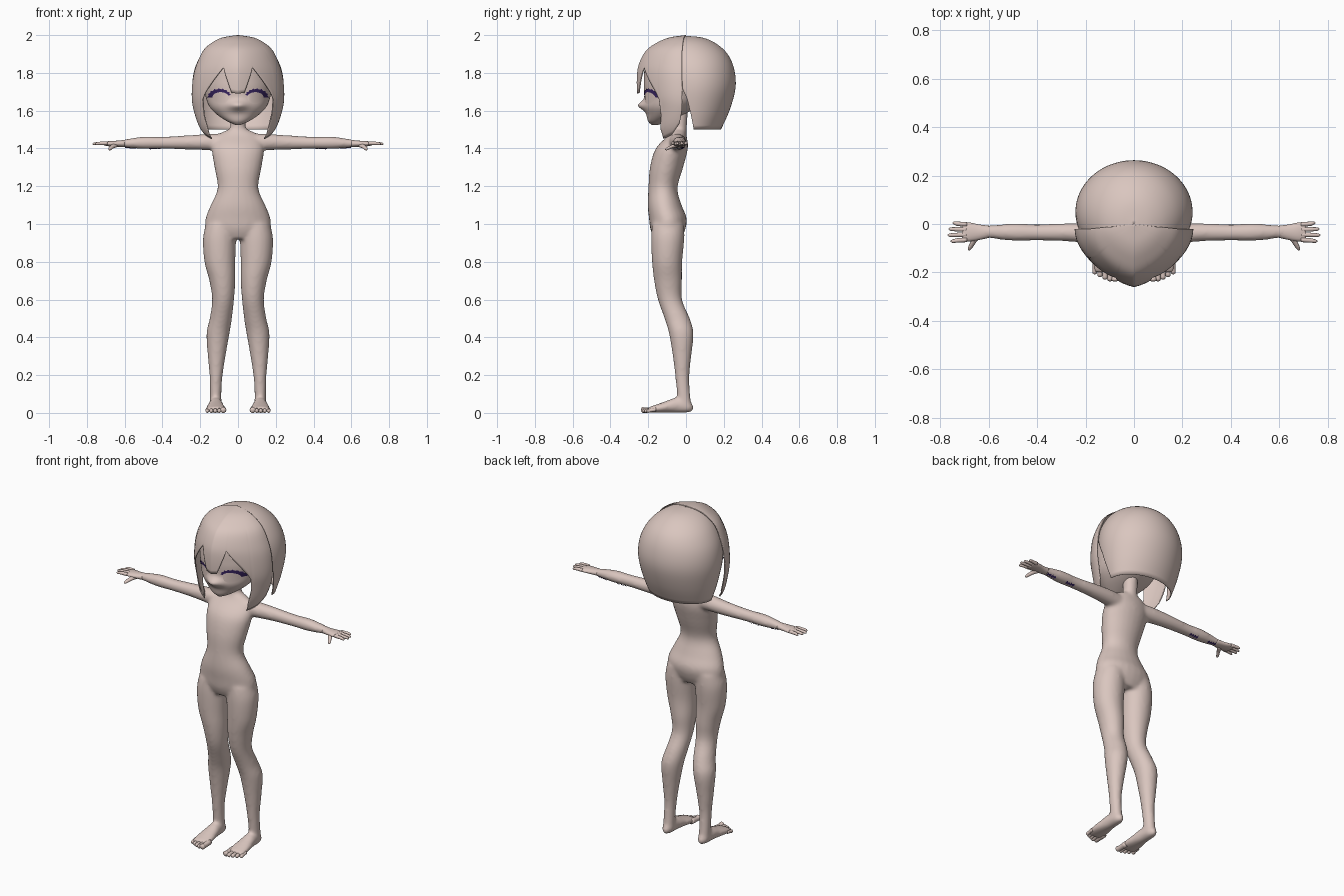
import bpy, bmesh, math
from mathutils import Vector
from mathutils.bvhtree import BVHTree

cube = bpy.data.objects.get("Cube")
if cube:
    bpy.data.objects.remove(cube, do_unlink=True)


def make_material(name, colour):
    mat = bpy.data.materials.new(name)
    mat.use_nodes = True
    mat.diffuse_color = (*colour, 1)
    mat.node_tree.nodes["Principled BSDF"].inputs["Base Color"].default_value = (*colour, 1)
    return mat


PALE = make_material("pale_pink", (0.7, 0.565, 0.52))
PURPLE = make_material("dark_purple", (0.04, 0.018, 0.12))


def sample(rings, t):
    """Smooth interpolation through a list of tuples, t in ring index units."""
    last = len(rings) - 1
    i = min(int(t), last - 1)
    f = t - i
    a, b, c, d = (rings[max(0, min(last, i + k))] for k in (-1, 0, 1, 2))
    return [q + 0.5 * f * (r - p + f * (2 * p - 5 * q + 4 * r - s + f * (3 * (q - r) + s - p)))
            for p, q, r, s in zip(a, b, c, d)]


def loft(bm, rings, axis="z", side=1, sides=24, steps=4):
    """Closed tube of ellipses; each ring is (position, centre a, centre b, radius a, radius b)."""
    loops = []
    for k in range((len(rings) - 1) * steps + 1):
        t, ca, cb, ra, rb = sample(rings, k / steps)
        loop = []
        for j in range(sides):
            w = math.tau * j / sides
            a, b = ca + ra * math.cos(w), cb + rb * math.sin(w)
            x, y, z = {"x": (t, a, b), "y": (a, t, b), "z": (a, b, t)}[axis]
            loop.append(bm.verts.new((x * side, y, z)))
        loops.append(loop)
    for lo, hi in zip(loops, loops[1:]):
        for j in range(sides):
            n = (j + 1) % sides
            bm.faces.new((lo[j], lo[n], hi[n], hi[j]))
    bm.faces.new(loops[0])
    bm.faces.new(loops[-1])


def finish(bm, name, mat, recalc=True):
    if recalc:
        bmesh.ops.recalc_face_normals(bm, faces=bm.faces)
    for face in bm.faces:
        face.smooth = True
    mesh = bpy.data.meshes.new(name)
    bm.to_mesh(mesh)
    bm.free()
    mesh.materials.append(mat)
    obj = bpy.data.objects.new(name, mesh)
    bpy.context.collection.objects.link(obj)
    return obj


# Body: torso, neck, arms, legs and feet fused into one smooth doll
torso = [(1.5, 0, -.04, .05, .035), (1.47, 0, -.045, .11, .048), (1.4, 0, -.075, .138, .085),
         (1.3, 0, -.103, .125, .088), (1.19, 0, -.122, .108, .077), (1.1, 0, -.113, .145, .09),
         (1.03, 0, -.096, .172, .1), (.97, 0, -.096, .17, .092), (.92, 0, -.097, .12, .07)]
neck = [(1.44, 0, -.04, .045, .04), (1.5, 0, -.035, .04, .039), (1.62, 0, -.03, .042, .042)]
arm = [(.07, -.05, 1.432, .045, .045), (.15, -.043, 1.434, .044, .044), (.26, -.035, 1.432, .038, .038),
       (.4, -.035, 1.43, .034, .032), (.5, -.034, 1.43, .036, .033), (.61, -.032, 1.426, .026, .02),
       (.64, -.032, 1.425, .026, .017)]
leg = [(1, .09, -.095, .08, .085), (.92, .098, -.097, .088, .088), (.8, .096, -.1, .082, .08),
       (.7, .083, -.095, .069, .074), (.6, .079, -.085, .058, .064), (.5, .091, -.047, .059, .067),
       (.42, .106, -.025, .061, .065), (.3, .113, -.021, .047, .049), (.2, .116, -.02, .035, .038),
       (.12, .118, -.015, .031, .035), (.03, .118, -.005, .031, .036)]
foot = [(.038, .118, .026, .012, .016), (.01, .118, .034, .03, .033), (-.05, .118, .041, .036, .041),
        (-.1, .118, .033, .045, .032), (-.15, .118, .024, .053, .023), (-.2, .118, .016, .051, .014)]

bm = bmesh.new()
loft(bm, torso)
loft(bm, neck)
for side in (1, -1):
    loft(bm, arm, "x", side)
    loft(bm, leg, "z", side)
    loft(bm, foot, "y", side)
body = finish(bm, "body", PALE)
remesh = body.modifiers.new("fuse", "REMESH")
remesh.mode = "VOXEL"
remesh.voxel_size = 0.009
remesh.use_smooth_shade = True
relax = body.modifiers.new("relax", "SMOOTH")
relax.factor, relax.iterations = 0.5, 10

# Hands and toes
for side, label in ((1, "left"), (-1, "right")):
    bm = bmesh.new()
    loft(bm, [(.6, -.032, 1.426, .025, .019), (.64, -.034, 1.425, .032, .016),
              (.68, -.033, 1.425, .039, .014), (.71, -.032, 1.425, .036, .009)], "x", side, 16)
    for k, tip in enumerate((.75, .766, .77, .758)):
        y = -.002 - .021 * k
        spread = (1.5 - k) * .002
        loft(bm, [(.69, y, 1.427, .01, .01), (.73, y + spread, 1.427, .009, .009),
                  (tip - .008, y + spread * 2, 1.425, .007, .007),
                  (tip, y + spread * 2, 1.424, .002, .002)], "x", side, 10, 3)
    loft(bm, [(-.045, .645, 1.42, .018, .013), (-.075, .664, 1.41, .012, .01),
              (-.1, .678, 1.398, .009, .008), (-.11, .681, 1.394, .002, .002)], "y", side, 10, 3)
    finish(bm, label + "_hand", PALE)

    bm = bmesh.new()
    for k, tip in enumerate((-.238, -.237, -.23, -.22, -.208)):
        x = .078 + .021 * k
        r = .016 if k == 0 else .012 - .0005 * k
        loft(bm, [(-.16, x, .018, r, r), (tip + .025, x, .014, r * .9, r * .9),
                  (tip + .007, x, r, r, r), (tip, x, r, r * .3, r * .3)], "y", side, 10, 3)
    finish(bm, label + "_toes", PALE)

# Head, drawn out gently to a small pointed nose
bm = bmesh.new()
loft(bm, [(1.525, 0, -.165, .015, .018), (1.545, 0, -.145, .06, .056), (1.58, 0, -.11, .112, .1),
          (1.62, 0, -.083, .15, .138), (1.67, 0, -.06, .17, .16), (1.75, 0, -.045, .183, .178),
          (1.85, 0, -.035, .162, .175), (1.93, 0, -.01, .11, .12), (1.96, 0, 0, .02, .02)],
     sides=72, steps=8)
for v in bm.verts:
    if v.co.y < -.1:
        v.co.y -= .032 * math.exp(-(v.co.x / .045) ** 2 - ((v.co.z - 1.628) / .025) ** 2)
head = finish(bm, "head", PALE)


def lookup(keys, value):
    for (a, p), (b, q) in zip(keys, keys[1:]):
        if value <= b:
            return p + (q - p) * (value - a) / (b - a)
    return keys[-1][1]


def hair_shell(name, rings, hem, front, rows=30):
    """Open shell hanging from the crown; hem gives the lowest height by angle from the side."""
    bm = bmesh.new()
    start = hem[0][0]
    columns = []
    for deg in range(start, 181 - start, 2):
        w = math.radians(deg)
        low = lookup(hem, min(deg, 180 - deg))
        lo, hi = 0, len(rings) - 1
        for _ in range(24):
            mid = (lo + hi) / 2
            lo, hi = (mid, hi) if sample(rings, mid)[0] > low else (lo, mid)
        column = []
        for k in range(rows + 1):
            z, cy, rx, ry = sample(rings, lo * k / rows)
            depth = math.sin(w) - (.12 * abs(math.sin(2 * w)) if front else 0)
            column.append(bm.verts.new((rx * math.cos(w), cy + (-ry if front else ry) * depth, z)))
        columns.append(column)
    for a, b in zip(columns, columns[1:]):
        for k in range(rows):
            quad = (a[k], a[k + 1], b[k + 1], b[k])
            bm.faces.new(quad if front else quad[::-1])
    bm.normal_update()
    outward = sum(f.normal.dot(f.calc_center_median() - Vector((0, 0, 1.7))) for f in bm.faces)
    if outward < 0:
        bmesh.ops.reverse_faces(bm, faces=bm.faces)
    obj = finish(bm, name, PALE, recalc=False)
    thick = obj.modifiers.new("thickness", "SOLIDIFY")
    thick.thickness, thick.offset = 0.005, -1
    return obj


# Hair: rounded bob behind, pointed fringe with long side locks in front
hair_shell("back_hair",
           [(1.996, 0, .001, .001), (1.986, .01, .07, .08), (1.955, .02, .135, .14),
            (1.9, .035, .19, .185), (1.82, .045, .23, .21), (1.72, .05, .242, .212),
            (1.6, .045, .225, .185), (1.49, .04, .195, .14)],
           [(-30, 1.8), (-12, 1.66), (0, 1.5), (90, 1.5)], front=False)
hair_shell("fringe",
           [(2, 0, .001, .001), (1.988, -.01, .08, .075), (1.962, -.015, .135, .135),
            (1.92, -.02, .183, .19), (1.85, -.02, .217, .228), (1.78, -.02, .237, .24),
            (1.68, -.02, .245, .238), (1.6, -.022, .234, .222), (1.5, -.04, .198, .2),
            (1.43, -.05, .14, .19)],
           [(0, 1.53), (12, 1.47), (28, 1.45), (36, 1.5), (40, 1.66), (44, 1.69),
            (70, 1.83), (82, 1.695), (90, 1.69)], front=True)


# Painted details laid onto the surface as thin plates
depsgraph = bpy.context.evaluated_depsgraph_get()


def strip(name, target, pairs, direction, mat, lift):
    """Band of quads between paired points, dropped along direction onto target."""
    tree = BVHTree.FromObject(target, depsgraph)
    ray = Vector(direction).normalized()
    bm = bmesh.new()

    def drop(p):
        hit = tree.ray_cast(Vector(p), ray)[0] or tree.find_nearest(Vector(p))[0]
        return bm.verts.new(hit - ray * lift)

    rails = [(drop(p), drop(q)) for p, q in pairs]
    for (a, b), (c, d) in zip(rails, rails[1:]):
        bm.faces.new((a, b, d, c))
    bm.normal_update()
    if sum(f.normal.dot(ray) for f in bm.faces) > 0:
        bmesh.ops.reverse_faces(bm, faces=bm.faces)
    return finish(bm, name, mat, recalc=False)


for side, label in ((1, "left"), (-1, "right")):
    # Iris disc
    disc = []
    for k in range(17):
        w = math.pi * k / 16
        x, h = side * (.09 + .04 * math.cos(w)), .037 * math.sin(w) + .0005
        disc.append(((x, -1, 1.672 + h), (x, -1, 1.672 - h)))
    strip(label + "_iris", head, disc, (0, 1, 0), PALE, .003)

    # Upper lash with a jagged, heavier outer end
    lash = []
    for k in range(25):
        w = math.radians(160 * k / 24)
        width = .01 + .013 * (1 - k / 24) + (.005 if k % 3 == 0 else 0)
        c, s = side * math.cos(w), math.sin(w)
        lash.append(((.092 * side + .044 * c, -1, 1.67 + .028 * s),
                     (.092 * side + (.044 + width) * c, -1, 1.67 + (.028 + width) * s)))
    strip(label + "_lash", head, lash, (0, 1, 0), PURPLE, .006)

    # Jagged marks on the rear underside of the forearm
    for n, centre in enumerate((.44, .57)):
        marks = []
        for k in range(13):
            x = side * (centre + .005 * (k - 6))
            h = .003 + .006 * (k % 3)
            y = .117 + .004 * (k % 2)
            marks.append(((x, y - h, 1.127), (x, y + h * .7, 1.127)))
        strip(f"{label}_forearm_mark_{n + 1}", body, marks, (0, -.5, 1), PURPLE, .004)
